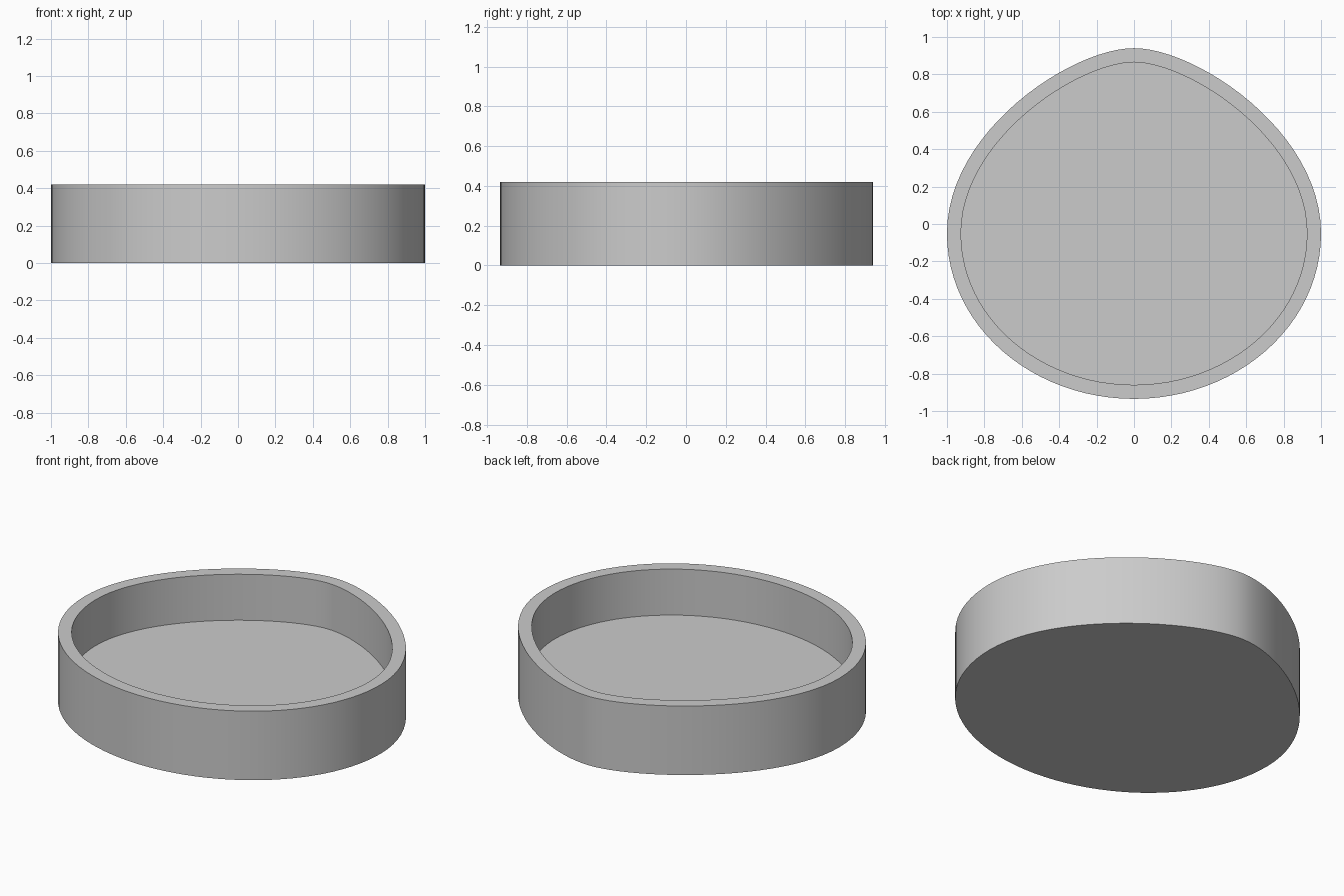
import bpy, bmesh
from mathutils import Vector
from mathutils.geometry import interpolate_bezier

if "Cube" in bpy.data.objects:
    bpy.data.objects.remove(bpy.data.objects["Cube"])

HEIGHT, FLOOR, WALL, STEPS = 0.42, 0.14, 0.075, 24

# Outline of the right half: rounded point at the back, wide round front
back = [Vector(p) for p in ((0, 0.94, 0), (0.33, 0.94, 0), (1, 0.50, 0), (1, -0.05, 0))]
front = [Vector(p) for p in ((1, -0.05, 0), (1, -0.55, 0), (0.54, -0.935, 0), (0, -0.935, 0))]
half = interpolate_bezier(*back, STEPS + 1)[:-1] + interpolate_bezier(*front, STEPS + 1)
outer = half + [Vector((-p.x, p.y, 0)) for p in reversed(half[1:-1])]

# Inner outline, offset inward by the wall thickness
n = len(outer)
inner = []
for i, p in enumerate(outer):
    t = (outer[(i + 1) % n] - outer[i - 1]).normalized()
    inner.append(p + Vector((t.y, -t.x, 0)) * WALL)

# Tray body: outer wall, rim, inner wall, floor and underside
bm = bmesh.new()


def ring(points, z):
    return [bm.verts.new((p.x, p.y, z)) for p in points]


rings = [ring(outer, 0), ring(outer, HEIGHT), ring(inner, HEIGHT), ring(inner, FLOOR)]
for a, b in zip(rings, rings[1:]):
    for i in range(n):
        j = (i + 1) % n
        bm.faces.new((a[i], a[j], b[j], b[i]))
bm.faces.new(rings[0])
bm.faces.new(rings[-1])
bmesh.ops.recalc_face_normals(bm, faces=bm.faces)

mesh = bpy.data.meshes.new("tray")
bm.to_mesh(mesh)
bm.free()
tray = bpy.data.objects.new("tray", mesh)
bpy.context.collection.objects.link(tray)

grey = bpy.data.materials.new("light grey")
grey.diffuse_color = (0.6, 0.6, 0.6, 1)
grey.use_nodes = True
grey.node_tree.nodes["Principled BSDF"].inputs["Base Color"].default_value = grey.diffuse_color
mesh.materials.append(grey)

# Smooth walls with crisp rim edges
bpy.context.view_layer.objects.active = tray
tray.select_set(True)
bpy.ops.object.shade_smooth_by_angle(angle=0.5)
